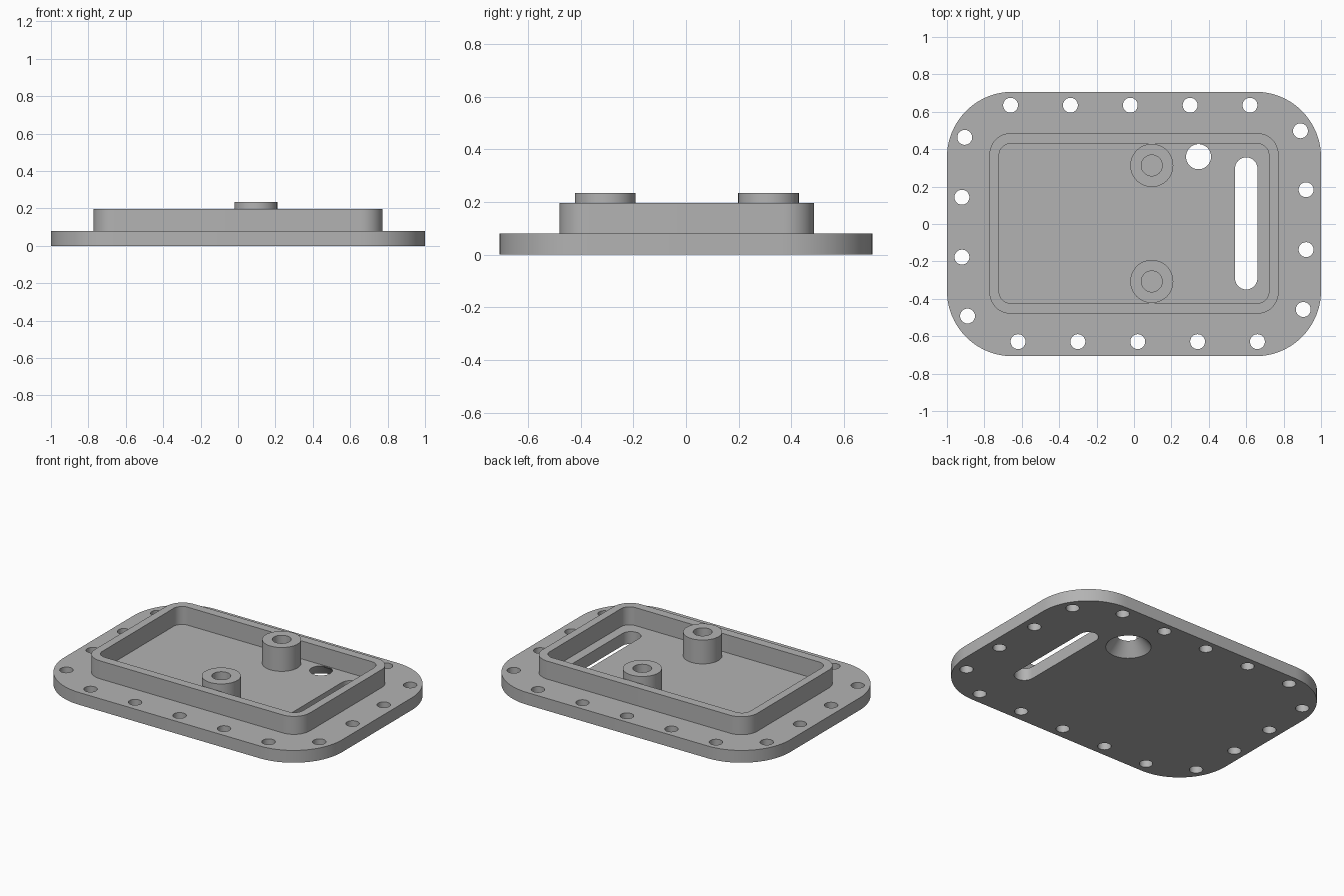
import bpy, bmesh
from math import cos, sin, pi, radians
from mathutils import Vector

cube = bpy.data.objects.get("Cube")
if cube:
    bpy.data.objects.remove(cube, do_unlink=True)

grey = bpy.data.materials.new("plain grey")
grey.use_nodes = True
grey.diffuse_color = (0.45, 0.45, 0.45, 1)
grey.node_tree.nodes["Principled BSDF"].inputs["Base Color"].default_value = grey.diffuse_color


def rounded(cx, cy, hx, hy, r, steps=12):
    """Outline of a rounded rectangle."""
    pts = []
    corners = ((1, 1), (-1, 1), (-1, -1), (1, -1))
    for q, (sx, sy) in enumerate(corners):
        for i in range(steps + 1):
            a = (q + i / steps) * pi / 2
            p = Vector((cx + sx * (hx - r) + r * cos(a), cy + sy * (hy - r) + r * sin(a)))
            if not pts or (p - pts[-1]).length > 1e-5:
                pts.append(p)
    if (pts[0] - pts[-1]).length < 1e-5:
        pts.pop()
    return pts


def circle(cx, cy, r, n=32):
    return [Vector((cx + r * cos(2 * pi * i / n), cy + r * sin(2 * pi * i / n))) for i in range(n)]


def slab(name, loops, z0, z1):
    """Solid between z0 and z1; each loop is an outline or a (lower, upper) pair."""
    bm = bmesh.new()
    caps = ([], [])
    for loop in loops:
        pair = loop if isinstance(loop, tuple) else (loop, loop)
        rings = [[bm.verts.new((p.x, p.y, z)) for p in pts] for pts, z in zip(pair, (z0, z1))]
        n = len(rings[0])
        for ring, cap in zip(rings, caps):
            cap += [bm.edges.new((ring[i], ring[(i + 1) % n])) for i in range(n)]
        for i in range(n):
            j = (i + 1) % n
            bm.faces.new((rings[0][i], rings[0][j], rings[1][j], rings[1][i]))
    for cap, up in zip(caps, (-1, 1)):
        bmesh.ops.triangle_fill(bm, use_beauty=True, edges=cap, normal=(0, 0, up))
    bmesh.ops.recalc_face_normals(bm, faces=bm.faces)
    mesh = bpy.data.meshes.new(name)
    bm.to_mesh(mesh)
    bm.free()
    mesh.materials.append(grey)
    ob = bpy.data.objects.new(name, mesh)
    bpy.context.collection.objects.link(ob)
    bpy.ops.object.select_all(action='DESELECT')
    ob.select_set(True)
    bpy.context.view_layer.objects.active = ob
    bpy.ops.object.shade_smooth_by_angle(angle=radians(30))
    return ob


PLATE_TOP = 0.08

# Bolt holes: one half of the ring, repeated by a half turn
half = [(-0.66 + 0.32 * i, 0.632) for i in range(5)]
half += [(0.89, 0.495), (0.92, 0.18), (0.92, -0.14), (0.905, -0.46)]
bolt_holes = [circle(s * x, s * y + 0.003, 0.04, 24) for s in (1, -1) for x, y in half]

# Base plate with bolt holes, long slot and a hole countersunk from below
slot = rounded(0.6, 0.003, 0.06, 0.353, 0.06)
countersink = (circle(0.345, 0.36, 0.134, 48), circle(0.345, 0.36, 0.067, 48))
outline = rounded(0, 0, 1, 0.707, 0.35, 20)
slab("base_plate", [outline, slot, countersink] + bolt_holes, 0, PLATE_TOP)

# Raised rim wall
slab("rim_wall", [rounded(0, 0.003, 0.773, 0.483, 0.115),
                  rounded(0, 0.003, 0.721, 0.426, 0.06)], PLATE_TOP - 0.01, 0.197)

# Two hollow posts
for side, y in (("back", 0.313), ("front", -0.307)):
    slab(side + "_post", [circle(0.095, y, 0.115, 48), circle(0.095, y, 0.056, 48)],
         PLATE_TOP - 0.01, 0.235)
